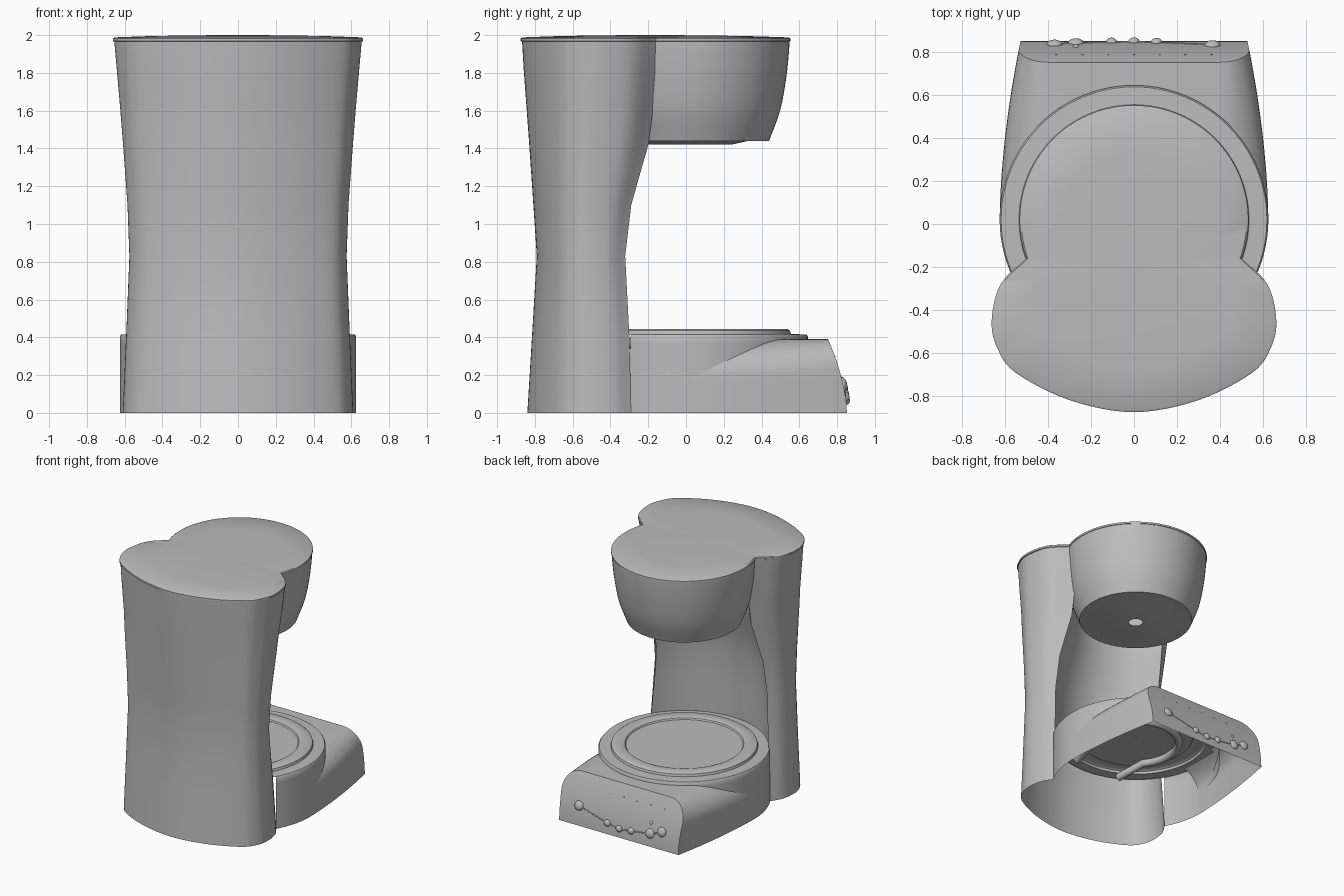
import bpy, bmesh, math
from mathutils import Vector

if "Cube" in bpy.data.objects:
    bpy.data.objects.remove(bpy.data.objects["Cube"])

GREY = 0.5
grey = bpy.data.materials.new("grey_plastic")
grey.use_nodes = True
grey.diffuse_color = (GREY, GREY, GREY, 1)
grey.node_tree.nodes["Principled BSDF"].inputs["Base Color"].default_value = (GREY, GREY, GREY, 1)
AXIS_Y = 0.02      # axis of the basket and the hot plate


def finish(obj, angle=35):
    obj.data.materials.append(grey)
    bpy.ops.object.select_all(action="DESELECT")
    obj.select_set(True)
    bpy.context.view_layer.objects.active = obj
    bpy.ops.object.shade_smooth_by_angle(angle=math.radians(angle))
    return obj


def sheet(name, rows, closed=False, drop=None, angle=35):
    """Skin rows of points; drop(centre) says which faces to leave out."""
    bm = bmesh.new()
    grid = [[bm.verts.new(p) for p in row] for row in rows]
    for a, b in zip(grid, grid[1:]):
        n = len(a)
        for i in range(n if closed else n - 1):
            j = (i + 1) % n
            bm.faces.new((a[i], a[j], b[j], b[i]))
    if drop:
        bad = [f for f in bm.faces if drop(f.calc_center_median())]
        bmesh.ops.delete(bm, geom=bad, context="FACES")
    bmesh.ops.remove_doubles(bm, verts=bm.verts, dist=0.0004)
    bmesh.ops.recalc_face_normals(bm, faces=bm.faces)
    mesh = bpy.data.meshes.new(name)
    bm.to_mesh(mesh)
    bm.free()
    obj = bpy.data.objects.new(name, mesh)
    bpy.context.collection.objects.link(obj)
    return finish(obj, angle)


def lathe(name, profile, drop=None, n=96):
    rows = [[(r * math.cos(k * math.tau / n), AXIS_Y + r * math.sin(k * math.tau / n), z)
             for k in range(n)] for r, z in profile]
    return sheet(name, rows, True, drop)


def tube(name, points, radius):
    data = bpy.data.curves.new(name, "CURVE")
    data.dimensions = "3D"
    data.bevel_depth = radius
    data.bevel_resolution = 3
    data.use_fill_caps = True
    spline = data.splines.new("POLY")
    spline.points.add(len(points) - 1)
    for p, co in zip(spline.points, points):
        p.co = (*co, 1)
    obj = bpy.data.objects.new(name, data)
    bpy.context.collection.objects.link(obj)
    data.materials.append(grey)


def catmull(pts, steps=6):
    """Smooth curve through the points."""
    p = [Vector(q) for q in pts]
    p = [2 * p[0] - p[1]] + p + [2 * p[-1] - p[-2]]
    out = []
    for a, b, c, d in zip(p, p[1:], p[2:], p[3:]):
        for s in range(steps):
            t = s / steps
            out.append(0.5 * (2 * b + (c - a) * t + (2 * a - 5 * b + 4 * c - d) * t * t
                              + (3 * b - a - 3 * c + d) * t ** 3))
    return out + [p[-2]]


def smooth_profile(pts):
    return [tuple(v) for v in catmull(pts)]


# Tower sections: height, half width, front y, widest y, rear edge y, rear edge radius
SECTIONS = [(0, .61, -.84, -.50, -.29, .625), (.41, .592, -.815, -.51, -.30, .61),
            (.83, .575, -.79, -.52, -.322, .60), (1.1, .585, -.808, -.51, -.29, .57),
            (1.42, .608, -.83, -.49, -.20, .49), (1.6, .622, -.843, -.47, -.175, .475),
            (1.8, .64, -.858, -.46, -.165, .515), (1.968, .655, -.868, -.45, -.16, .528)]


def rear_x(r, y):
    return math.sqrt(r * r - (y - AXIS_Y) ** 2)


def outline(w, yf, yc, yt, r):
    """Tower outline from the rear right edge round the front to the rear left edge."""
    d, xt = yc - yf, rear_x(r, yt)
    pts = [(0, yf), (.45 * w, yc - .87 * d), (.83 * w, yc - .57 * d), (.96 * w, yc - .3 * d),
           (w, yc), (w - .25 * (w - xt), yc + .58 * (yt - yc)), (xt, yt)]
    mirrored = [(-x, y) for x, y in pts[:0:-1]]
    return [(v.x, v.y) for v in catmull(mirrored + pts)]


def rear_arc(yt, r, n=32):
    """Hollow arc joining the two rear edges."""
    a = math.atan2(rear_x(r, yt), AXIS_Y - yt)
    return [(r * math.sin(a * (2 * k / n - 1)), AXIS_Y - r * math.cos(a * (2 * k / n - 1)))
            for k in range(n + 1)]


# Tower shell and the hollow wall behind the jug
sheet("tower_shell", [[(x, y, s[0]) for x, y in outline(*s[1:])] for s in SECTIONS])
fine = [v for v in catmull([(s[4], s[5], s[0]) for s in SECTIONS[1:6]])]
sheet("tower_jug_wall", [[(x, y, v.z) for x, y in rear_arc(v.x, v.y)] for v in fine])

# Brew basket with a drip hole
body = smooth_profile([(.42, 1.44), (.478, 1.6), (.51, 1.77), (.524, 1.9), (.528, 1.968)])
lathe("brew_basket", [(.05, 1.42), (.22, 1.42), (.31, 1.44)] + body)

# Lid following the tower and the basket
tower_edge = outline(.662, -.875, -.45, -.16, .532)
start = math.atan2(-.16 - AXIS_Y, rear_x(.532, -.16))
sweep = math.pi - 2 * start
basket_edge = [(.532 * math.cos(start + sweep * k / 64), AXIS_Y + .532 * math.sin(start + sweep * k / 64))
               for k in range(1, 64)]
edge = tower_edge + basket_edge
rows = [[(x * s, (y + .2) * s - .2, z) for x, y in edge]
        for s, z in ((.985, 1.965), (1, 1.968), (1, 1.982), (.985, 1.988), (.7, 1.995), (.35, 1.999), (.001, 2))]
sheet("lid", rows, True)

# Round base wall, open where the tower and the console take over
def hidden_wall(c):
    return (c.y < -.29 or c.y > .05 and c.z < .19 or c.y > .42 and c.z < .37)

lathe("base_wall", [(.625, 0), (.625, .19), (.625, .37), (.625, .405), (.618, .415)], hidden_wall)

# Hot plate with a raised ring
lathe("hot_plate", [(.618, .415), (.535, .418), (.53, .436), (.518, .444), (.45, .444),
                    (.432, .438), (.425, .428), (.001, .428)])

# Console: rounded section drawn out to the sloping control panel
def panel_y(z):
    return .852 - .1 * (z / .39) ** 1.7


def console_row(t):
    row = []
    rx, rz = .32 - .17 * t, .2 - .04 * t
    side = [(0, k * (.39 - rz) / 4) for k in range(4)]
    side += [(rx * (1 - math.cos(a)), .39 - rz + rz * math.sin(a))
             for a in (k * math.pi / 20 for k in range(11))]
    for inset, z in side:
        y = t * panel_y(z)
        row.append((.625 - .097 * (y / .85) ** 1.8 - inset, y, z))
    return row


def mirrored(row):
    return row + [(-x, y, z) for x, y, z in reversed(row)]


under_plate = lambda c: math.hypot(c.x, c.y - AXIS_Y) < .58 and abs(c.x) < .5
rows = [[Vector(p) for p in mirrored(console_row(k / 24))] for k in range(25)]
# split the wide top so that the part below the hot plate can be left out
rows = [r[:14] + [r[14].lerp(r[15], k / 16) for k in range(17)] + r[16:] for r in rows]
sheet("console", rows, False, under_plate, 50)
end = console_row(1)
sheet("control_panel", [[(x, y, z), (-x, y, z)] for x, y, z in end])


# Buttons and the thin trim linking them
def button(name, x, z, r, depth):
    tilt = math.atan2(panel_y(z - .01) - panel_y(z + .01), .02)
    bpy.ops.mesh.primitive_uv_sphere_add(segments=24, ring_count=12, radius=1,
                                         location=(x, panel_y(z), z),
                                         rotation=(tilt - math.pi / 2, 0, 0))
    obj = bpy.context.object
    obj.name = name
    obj.scale = (r, r, depth)
    finish(obj, 60)


BUTTONS = [(.365, .15, .037), (.105, .085, .026), (0, .068, .026), (-.105, .078, .026),
           (-.27, .1, .037), (-.37, .135, .037)]
for i, (x, z, r) in enumerate(BUTTONS):
    button(f"button_{i + 1}", x, z, r, .021)
button("indicator_lamp", -.27, .18, .013, .01)
tube("button_trim", [(v.x, panel_y(v.y), v.y) for v in catmull([b[:2] for b in BUTTONS])], .004)
for k in range(7):
    x = -.36 + .12 * k
    button(f"mark_{k + 1}", x, .3, .005, .003)

# Heating tube below the plate, with both ends towards the tower
arc = [(.32 * math.cos(a), AXIS_Y + .32 * math.sin(a), .385)
       for a in (math.radians(-40 + 260 * k / 40) for k in range(41))]
first, last = [(.2, -.42, .35)], [(-.2, -.42, .35)]
tube("heating_tube", first + arc + last, .03)
